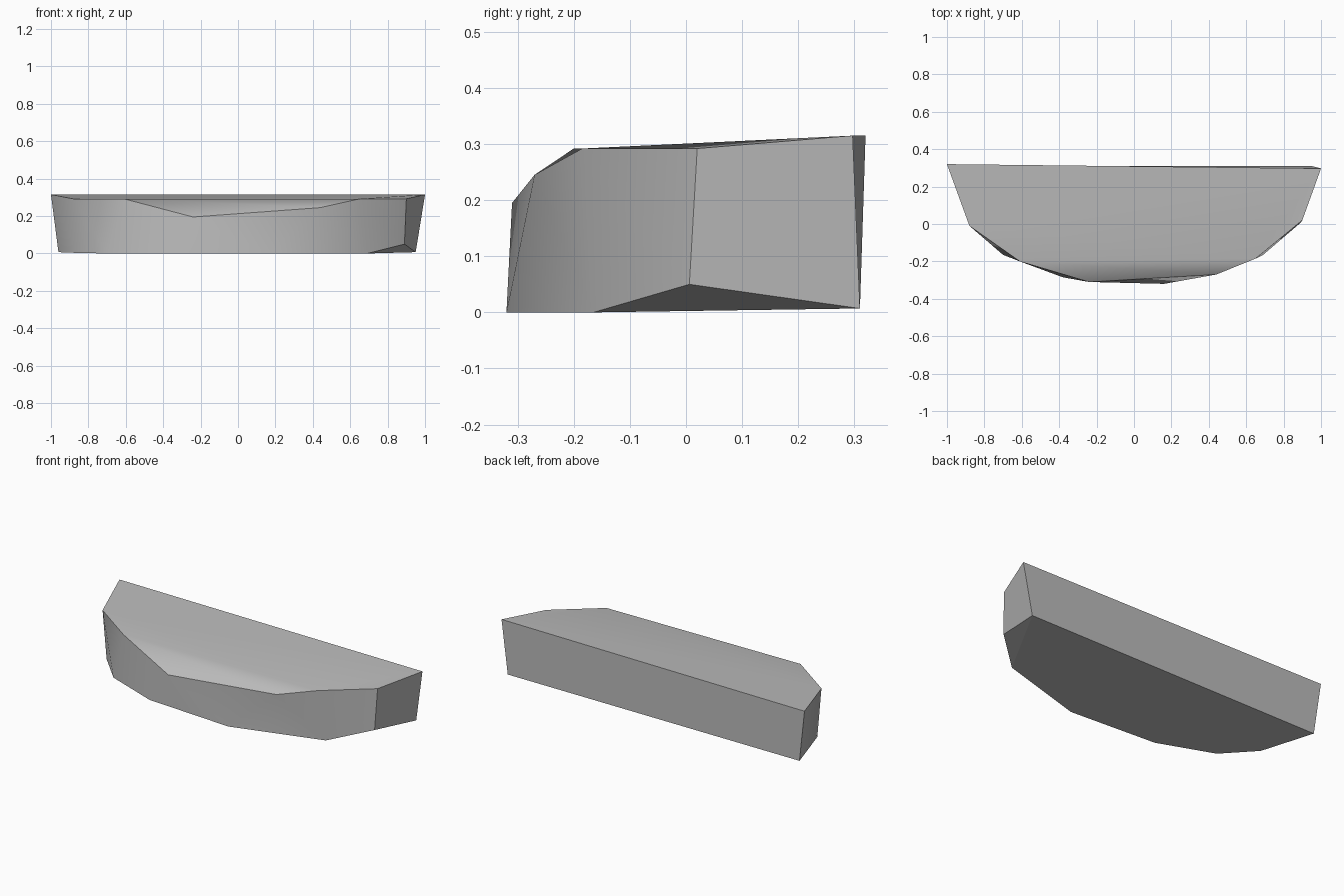
import bpy
import bmesh

cube = bpy.data.objects.get("Cube")
if cube:
    bpy.data.objects.remove(cube, do_unlink=True)

# Stone colour
stone = bpy.data.materials.new("stone_grey")
stone.use_nodes = True
colour = (0.5, 0.5, 0.5, 1.0)
stone.diffuse_color = colour
stone.node_tree.nodes["Principled BSDF"].inputs["Base Color"].default_value = colour

# Upper and lower outlines, from the back left round the front to the back right
rim = [(-1, .32, .315), (-.88, -.01, .292), (-.61, -.2, .292), (-.24, -.31, .195),
       (.44, -.27, .245), (.65, -.185, .292), (.9, .02, .292), (1, .297, .315)]
base = [(-.96, .31, .007), (-.86, 0, .003), (-.7, -.165, 0), (-.38, -.285, 0),
        (.16, -.32, 0), (.69, -.165, 0), (.89, .006, .05), (.95, .31, .007)]

bm = bmesh.new()
top = [bm.verts.new(p) for p in rim]
low = [bm.verts.new(p) for p in base]
count = len(top)

# Side walls, with the flat back closing the loop
for i in range(count):
    j = (i + 1) % count
    bm.faces.new((top[i], low[i], low[j], top[j]))

# Flat top with a worn slope at the front
bm.faces.new(top[:3] + top[5:])
bm.faces.new(top[2:6])

# Underside with one chipped corner
bm.faces.new(low[:6] + low[7:])
bm.faces.new(low[5:])
bmesh.ops.recalc_face_normals(bm, faces=bm.faces)

# Soft shading inside each side, crisp along the rims, back and right end
for face in bm.faces:
    face.smooth = True
rims = [set(top), set(low)]
for edge in bm.edges:
    ends = set(edge.verts)
    on_rim = any(ends <= r for r in rims) and ends != {top[2], top[5]}
    upright = any(ends == {top[i], low[i]} for i in (0, 6, 7))
    edge.smooth = not (on_rim or upright)

mesh = bpy.data.meshes.new("stone_slab")
bm.to_mesh(mesh)
bm.free()
mesh.materials.append(stone)
slab = bpy.data.objects.new("stone_slab", mesh)
bpy.context.collection.objects.link(slab)
